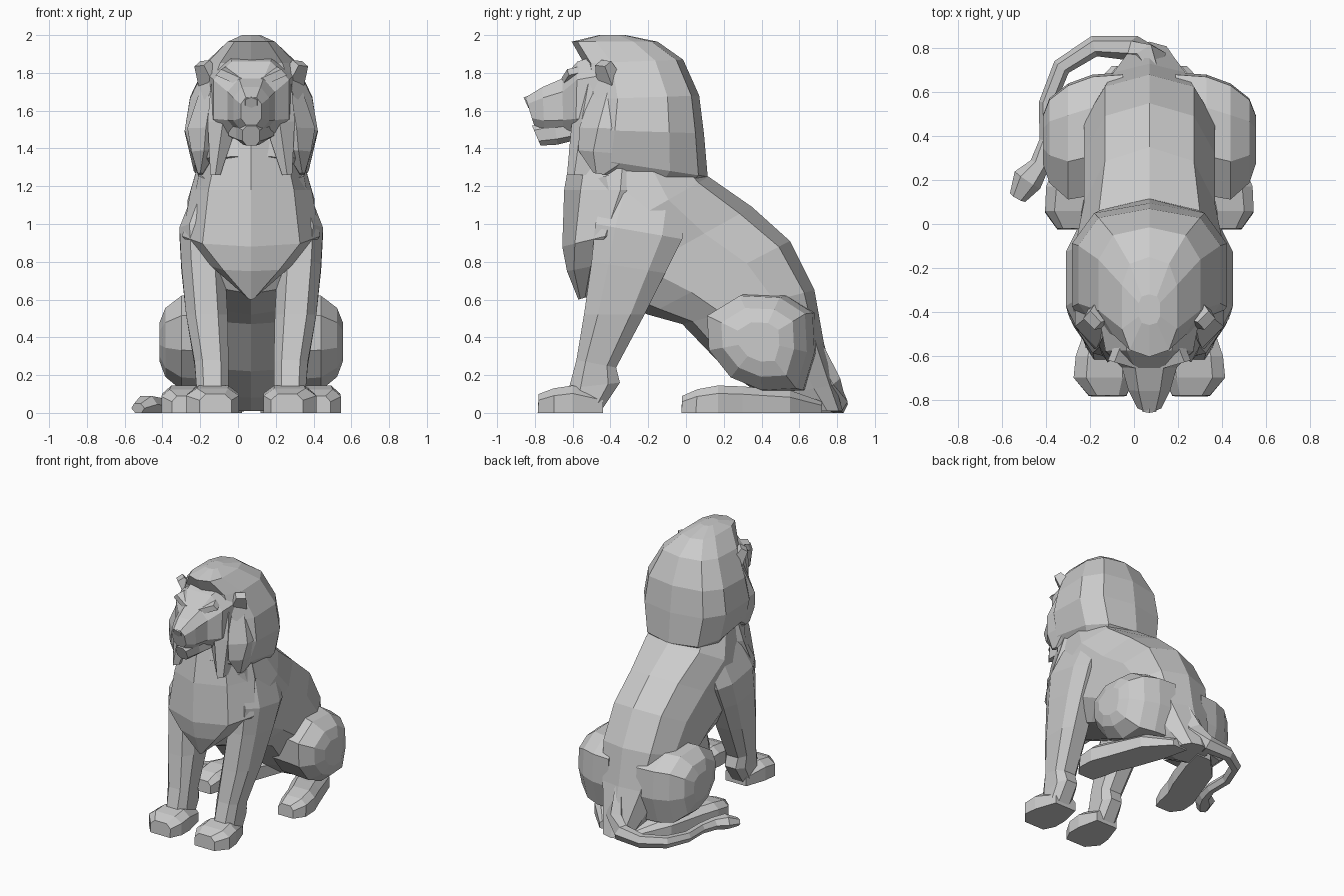
import bpy, bmesh, math
from mathutils import Vector, Matrix

CX = 0.07  # symmetry plane of the animal (the tail offsets the bounding box)


def finish(name, bm, mirror=False):
    bmesh.ops.recalc_face_normals(bm, faces=bm.faces)
    me = bpy.data.meshes.new(name)
    bm.to_mesh(me)
    bm.free()
    ob = bpy.data.objects.new(name, me)
    ob.location.x = CX
    bpy.context.collection.objects.link(ob)
    if mirror:
        ob.modifiers.new("mirror", "MIRROR").use_mirror_merge = False
    return ob


def skin(name, rings, mirror=False):
    """Join a list of point rings into a closed flat-faced shell."""
    bm = bmesh.new()
    vs = [[bm.verts.new(p) for p in r] for r in rings]
    n = len(vs[0])
    for a, b in zip(vs, vs[1:]):
        for i in range(n):
            j = (i + 1) % n
            bm.faces.new((a[i], a[j], b[j], b[i]))
    bm.faces.new(vs[0])
    bm.faces.new(vs[-1])
    return finish(name, bm, mirror)


def loft(name, sections, n=8, e=0.8, turn=False, mirror=False):
    """Sections: (yA, zA, yB, zB, half width, x centre); A and B are opposite rim points."""
    rings = []
    for ya, za, yb, zb, w, xc in sections:
        pts = []
        for k in range(n):
            t = 2 * math.pi * (k + 0.5 * turn) / n
            c = math.copysign(abs(math.cos(t)) ** e, math.cos(t))
            s = math.copysign(abs(math.sin(t)) ** e, math.sin(t))
            if turn:
                m = math.cos(math.pi / n) ** e
                c, s = c / m, s / m
            z = (za + zb) / 2 + c * (za - zb) / 2
            pts.append((xc + w * s, (ya + yb) / 2 + c * (ya - yb) / 2, max(z, 0)))
        rings.append(pts)
    return skin(name, rings, mirror)


# Torso: rump up to the neck, back rim then belly rim
loft("torso", [
    (0.83, 0.01, 0.56, 0.01, 0.12, 0),
    (0.79, 0.15, 0.42, 0.08, 0.17, 0),
    (0.73, 0.37, 0.22, 0.22, 0.25, 0),
    (0.68, 0.65, -0.02, 0.47, 0.31, 0),
    (0.55, 0.91, -0.20, 0.52, 0.31, 0),
    (0.35, 1.09, -0.48, 0.63, 0.31, 0),
    (0.12, 1.25, -0.58, 0.85, 0.35, 0),
    (-0.02, 1.38, -0.60, 1.20, 0.29, 0)], n=10)

# Pointed chest mane
loft("chest_mane", [
    (-0.50, 0.62, -0.57, 0.60, 0.02, 0),
    (-0.38, 0.80, -0.63, 0.75, 0.21, 0),
    (-0.20, 0.99, -0.655, 0.88, 0.365, 0),
    (-0.05, 1.18, -0.645, 1.18, 0.32, 0),
    (-0.05, 1.47, -0.60, 1.44, 0.24, 0)], n=8, e=1.0)

# Head mane, stacked from the neck to the crown
loft("head_mane", [
    (0.00, 1.15, -0.50, 1.30, 0.25, 0),
    (0.115, 1.25, -0.60, 1.36, 0.315, 0),
    (0.095, 1.48, -0.56, 1.50, 0.365, 0),
    (0.07, 1.68, -0.53, 1.66, 0.335, 0),
    (-0.015, 1.87, -0.54, 1.85, 0.24, 0),
    (-0.15, 1.965, -0.605, 1.965, 0.13, 0),
    (-0.32, 2.00, -0.46, 2.00, 0.05, 0)], n=10, e=0.7)

# Hanging mane locks beside the face, buried into the head mane
loft("side_lock", [
    (-0.10, 1.76, -0.48, 1.76, 0.06, 0.20),
    (-0.10, 1.50, -0.565, 1.51, 0.11, 0.24),
    (-0.20, 1.36, -0.57, 1.39, 0.075, 0.25),
    (-0.42, 1.26, -0.49, 1.27, 0.015, 0.27)], n=6, mirror=True)
loft("cheek_lock", [
    (-0.36, 1.74, -0.56, 1.74, 0.06, 0.16),
    (-0.36, 1.55, -0.605, 1.54, 0.09, 0.15),
    (-0.45, 1.26, -0.63, 1.26, 0.03, 0.19)], n=6, mirror=True)

# Face with tapering muzzle, from the skull forward
loft("face", [
    (-0.42, 1.91, -0.42, 1.42, 0.23, 0),
    (-0.575, 1.86, -0.585, 1.46, 0.20, 0),
    (-0.655, 1.77, -0.65, 1.48, 0.125, 0),
    (-0.76, 1.725, -0.75, 1.49, 0.095, 0),
    (-0.85, 1.67, -0.805, 1.525, 0.055, 0)], n=8, e=0.75, turn=True)
loft("lower_jaw", [
    (-0.58, 1.56, -0.60, 1.44, 0.12, 0),
    (-0.70, 1.55, -0.68, 1.42, 0.08, 0),
    (-0.815, 1.52, -0.77, 1.415, 0.045, 0)], n=8, e=0.7, turn=True)
loft("nose", [
    (-0.80, 1.69, -0.80, 1.62, 0.05, 0),
    (-0.86, 1.67, -0.835, 1.615, 0.035, 0)], n=6)


def block(name, loc, size, rot, taper=1.0):
    """Mirrored tilted box whose top is narrowed by taper."""
    bm = bmesh.new()
    bmesh.ops.create_cube(bm, size=1)
    for v in bm.verts:
        if v.co.z > 0:
            v.co.x *= taper
            v.co.y *= taper
    m = Matrix.Translation(loc)
    for ang, ax in zip(rot, "XYZ"):
        m = m @ Matrix.Rotation(math.radians(ang), 4, ax)
    m = m @ Matrix.Diagonal((*size, 1))
    bmesh.ops.transform(bm, matrix=m, verts=bm.verts)
    return finish(name, bm, True)


# Brow ridges and ears
block("brow", (0.10, -0.605, 1.785), (0.15, 0.09, 0.04), (20, -18, 22), 0.8)
block("ear", (0.235, -0.42, 1.80), (0.12, 0.09, 0.12), (20, 25, 40), 0.6)

# Front legs: shoulder down to the ankle, back rim then front rim
loft("front_leg", [
    (0.00, 1.14, -0.42, 1.20, 0.10, 0.20),
    (-0.02, 0.92, -0.48, 1.00, 0.115, 0.265),
    (-0.11, 0.74, -0.50, 0.80, 0.115, 0.255),
    (-0.22, 0.52, -0.54, 0.52, 0.11, 0.235),
    (-0.37, 0.24, -0.58, 0.28, 0.09, 0.21),
    (-0.35, 0.16, -0.62, 0.13, 0.085, 0.205),
    (-0.45, 0.01, -0.62, 0.01, 0.085, 0.205)], n=8, e=0.7, turn=True, mirror=True)

# Paws and long hind feet: top rim, then a lower rim flattened at the ground
loft("front_paw", [
    (-0.44, 0.10, -0.44, -0.06, 0.09, 0.19),
    (-0.60, 0.145, -0.60, -0.06, 0.135, 0.20),
    (-0.70, 0.13, -0.70, -0.06, 0.14, 0.205),
    (-0.78, 0.10, -0.785, -0.06, 0.085, 0.19)], e=0.6, turn=True, mirror=True)
loft("hind_foot", [
    (0.72, 0.06, 0.72, -0.04, 0.06, 0.11),
    (0.55, 0.12, 0.55, -0.06, 0.12, 0.21),
    (0.30, 0.14, 0.30, -0.06, 0.12, 0.30),
    (0.17, 0.145, 0.17, -0.06, 0.115, 0.355),
    (0.06, 0.125, 0.05, -0.06, 0.105, 0.37),
    (-0.02, 0.09, -0.025, -0.06, 0.065, 0.355)], e=0.6, turn=True, mirror=True)

# Haunches: one side profile, scaled and shifted in slices from the hip outwards
profile = [(0.12, 0.52), (0.30, 0.63), (0.52, 0.62), (0.66, 0.53), (0.67, 0.32),
           (0.61, 0.12), (0.42, 0.11), (0.25, 0.18), (0.13, 0.33)]
slices = [(0.12, 1.0, 0.02), (0.26, 1.0, 0.01), (0.37, 0.96, -0.02),
          (0.455, 0.70, -0.02), (0.485, 0.40, -0.02)]
skin("haunch", [[(x, 0.41 + dy + (y - 0.41) * s, 0.38 + (z - 0.38) * s)
                 for y, z in profile] for x, s, dy in slices], True)

# Tail curling along the ground to a tuft: x, y, z, radius
path = [(0.01, 0.67, 0.36, 0.05), (0.01, 0.74, 0.15, 0.075), (-0.07, 0.80, 0.06, 0.058),
        (-0.25, 0.81, 0.045, 0.048), (-0.40, 0.715, 0.04, 0.042), (-0.465, 0.55, 0.035, 0.038),
        (-0.465, 0.38, 0.035, 0.036), (-0.50, 0.27, 0.04, 0.045), (-0.555, 0.20, 0.045, 0.07),
        (-0.60, 0.12, 0.025, 0.04)]
rings = []
for i, (x, y, z, r) in enumerate(path):
    a, b = path[max(i - 1, 0)], path[min(i + 1, len(path) - 1)]
    tan = (Vector(b[:3]) - Vector(a[:3])).normalized()
    side = tan.cross(Vector((0, 0, 1))).normalized()
    up = side.cross(tan)
    h = min(r, z)
    rings.append([Vector((x, y, z)) + side * r * math.cos(k * math.pi / 3)
                  + up * h * 1.15 * math.sin(k * math.pi / 3) for k in range(6)])
skin("tail", rings)
